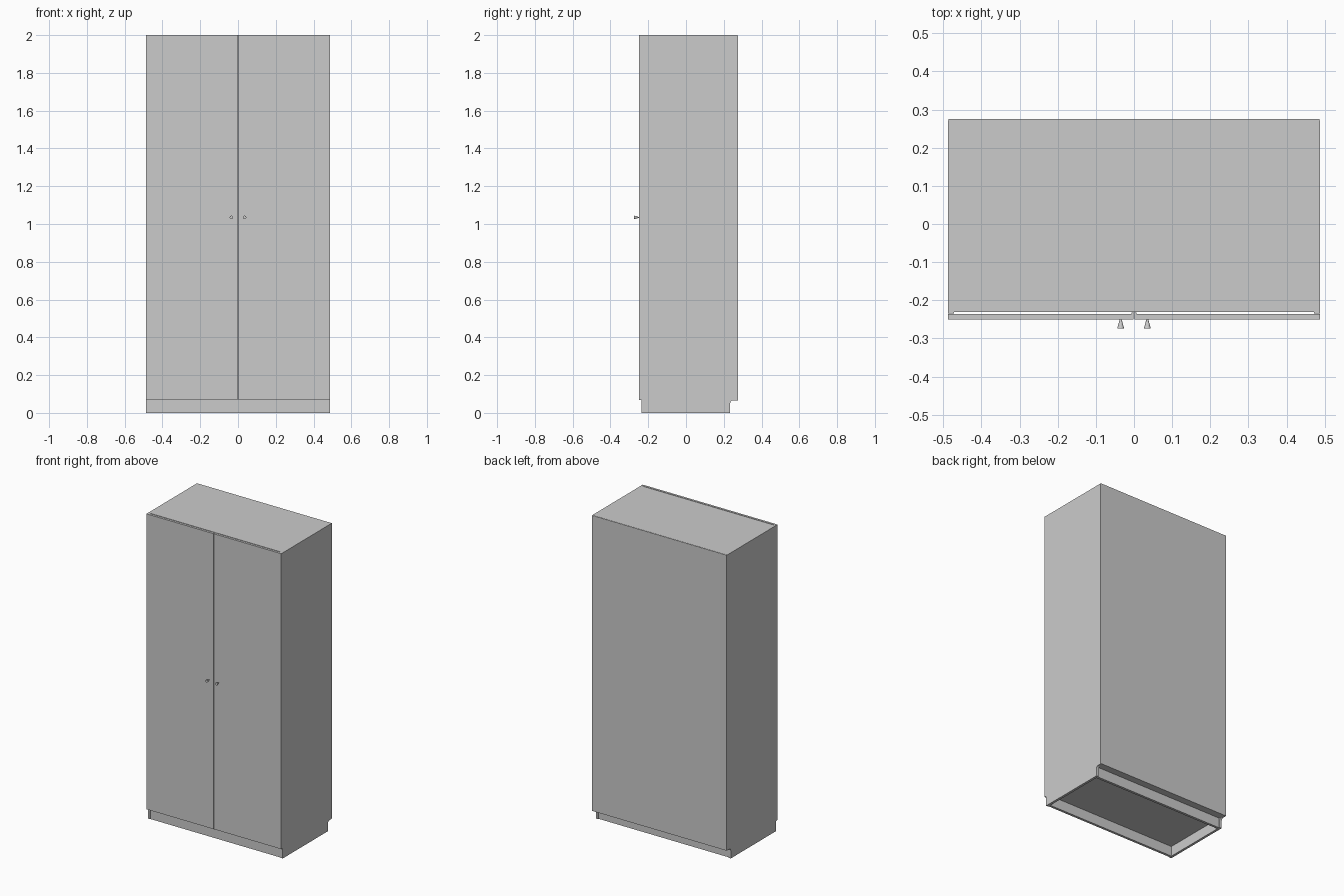
import bpy, bmesh, math

if "Cube" in bpy.data.objects:
    bpy.data.objects.remove(bpy.data.objects["Cube"])

H, W, T = 2.0, 0.488, 0.016      # height, half width, board thickness
FRONT, BACK = -0.235, 0.272      # carcass depth
FOOT = 0.066                     # plinth height


def finish(name, bm):
    bmesh.ops.recalc_face_normals(bm, faces=bm.faces)
    me = bpy.data.meshes.new(name)
    bm.to_mesh(me)
    bm.free()
    ob = bpy.data.objects.new(name, me)
    bpy.context.collection.objects.link(ob)
    return ob


def box(name, x, y, z):
    bm = bmesh.new()
    bmesh.ops.create_cube(bm, size=1)
    for v in bm.verts:
        v.co = [r[0] if c < 0 else r[1] for c, r in zip(v.co, (x, y, z))]
    return finish(name, bm)


# Side panels, notched at the lower back for a skirting board
def side_panel(name, x):
    r, nx = 0.014, 0.234
    notch = [(nx + r - r * math.cos(a), FOOT - r + r * math.sin(a))
             for a in (i * math.pi / 8 for i in range(5))]
    profile = [(FRONT, 0), (nx, 0)] + notch + [(BACK, FOOT), (BACK, H), (FRONT, H)]
    bm = bmesh.new()
    face = bm.faces.new([bm.verts.new((x, y, z)) for y, z in profile])
    new = bmesh.ops.extrude_face_region(bm, geom=[face])["geom"]
    verts = [g for g in new if isinstance(g, bmesh.types.BMVert)]
    bmesh.ops.translate(bm, verts=verts, vec=(T, 0, 0))
    finish(name, bm)


# Doors and their cone knobs, flaring outwards
def door(name, s):
    box(name + "_door", sorted((s * 0.0015, s * W)), (-0.250, -0.2355), (FOOT + 0.001, H))
    bm = bmesh.new()
    bmesh.ops.create_cone(bm, cap_ends=True, segments=24,
                          radius1=0.0025, radius2=0.009, depth=0.024)
    knob = finish(name + "_knob", bm)
    knob.location = (s * 0.035, -0.262, 1.035)
    knob.rotation_euler = (math.pi / 2, 0, 0)
    knob.select_set(True)
    bpy.context.view_layer.objects.active = knob
    bpy.ops.object.shade_smooth_by_angle(angle=math.radians(40))
    knob.select_set(False)


side_panel("left_side", -W)
side_panel("right_side", W - T)
door("left", -1)
door("right", 1)

# Carcass boards between the sides
inner = (-W + T, W - T)
box("top_panel", inner, (-0.231, BACK), (H - T, H))
box("bottom_panel", inner, (-0.231, BACK), (FOOT, FOOT + T))
box("front_plinth", inner, (-0.231, -0.231 + T), (0, FOOT))
box("back_plinth", inner, (0.228 - T, 0.228), (0, FOOT))

# Thin back panel and the strip covering the gap between the doors
box("back_panel", (-W + 0.001, W - 0.001), (BACK, 0.275), (FOOT, H - 0.001))
box("door_gap_strip", (-0.007, 0.007), (-0.2355, -0.232), (FOOT + 0.001, H))
